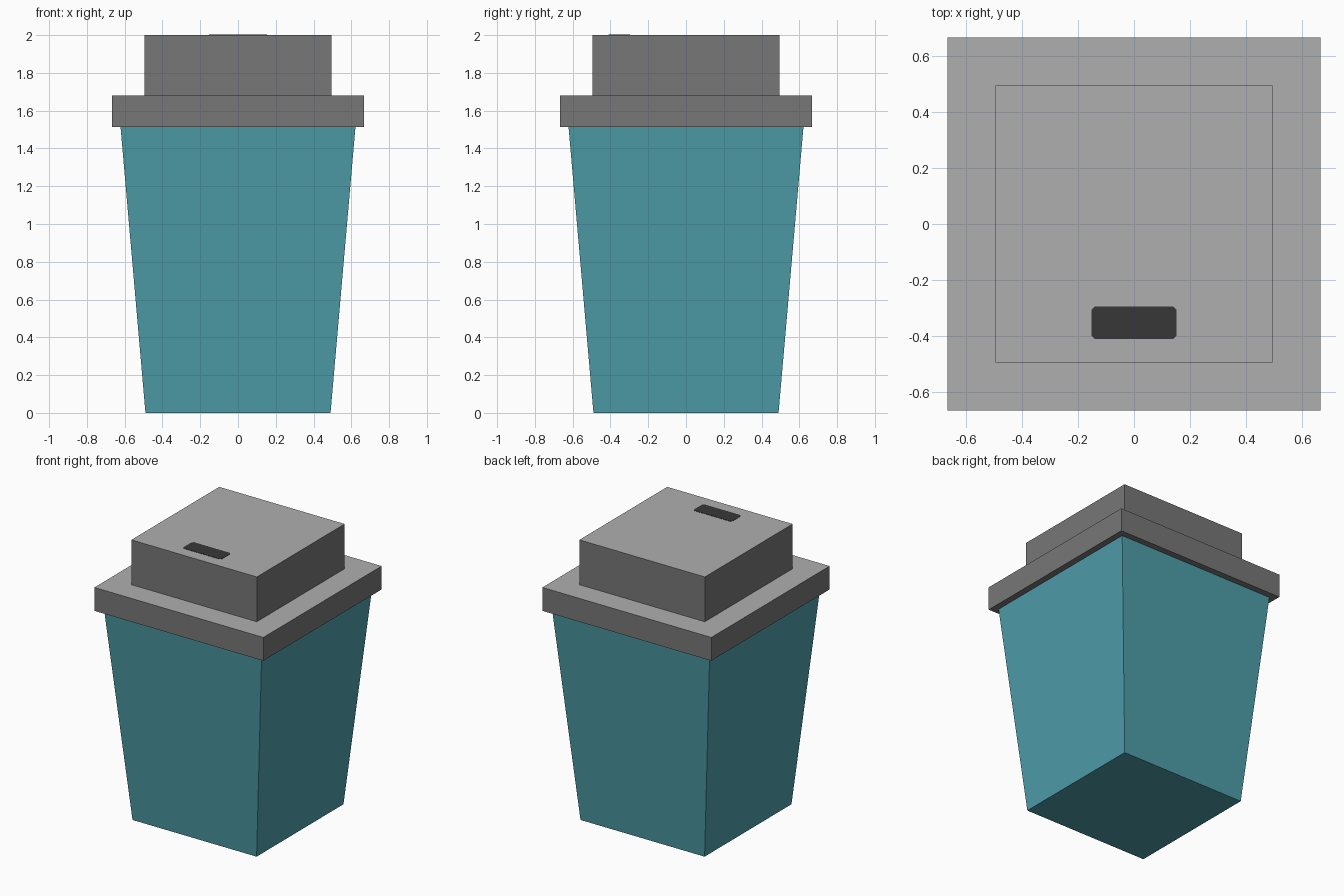
import bpy, bmesh

default = bpy.data.objects.get("Cube")
if default:
    bpy.data.objects.remove(default, do_unlink=True)


def material(name, rgb):
    mat = bpy.data.materials.new(name)
    mat.use_nodes = True
    mat.diffuse_color = (*rgb, 1)
    mat.node_tree.nodes["Principled BSDF"].inputs["Base Color"].default_value = (*rgb, 1)
    return mat


teal = material("teal", (0.076, 0.339, 0.398))
side_grey = material("dark grey", (0.184, 0.184, 0.184))
top_grey = material("light grey", (0.43, 0.43, 0.43))
charcoal = material("charcoal", (0.039, 0.039, 0.039))


def square_stack(name, rings, mats):
    """Closed solid through square rings of (half width, height)."""
    bm = bmesh.new()
    loops = [[bm.verts.new((sx * h, sy * h, z))
              for sx, sy in ((-1, -1), (1, -1), (1, 1), (-1, 1))] for h, z in rings]
    for low, high in zip(loops, loops[1:]):
        for i in range(4):
            j = (i + 1) % 4
            bm.faces.new((low[i], low[j], high[j], high[i]))
    bm.faces.new(loops[0][::-1])
    bm.faces.new(loops[-1])
    bmesh.ops.recalc_face_normals(bm, faces=bm.faces)
    # Upward faces take the last material
    for face in bm.faces:
        face.material_index = len(mats) - 1 if face.normal.z > 0.5 else 0
    return finish(name, bm, mats)


def finish(name, bm, mats):
    mesh = bpy.data.meshes.new(name)
    bm.to_mesh(mesh)
    bm.free()
    for mat in mats:
        mesh.materials.append(mat)
    obj = bpy.data.objects.new(name, mesh)
    bpy.context.collection.objects.link(obj)
    return obj


# Tapered cup body
square_stack("cup_body", [(0.49, 0), (0.622, 1.515)], [teal])

# Stepped lid: wide rim and raised centre
square_stack("lid", [(0.667, 1.513), (0.667, 1.68), (0.495, 1.68), (0.495, 2.0)],
             [side_grey, top_grey])

# Drinking slot: thin plate with clipped corners
bm = bmesh.new()
bmesh.ops.create_cube(bm, size=1)
bmesh.ops.scale(bm, vec=(0.305, 0.115, 0.004), verts=bm.verts)
bmesh.ops.translate(bm, vec=(0, -0.353, 2.0), verts=bm.verts)
uprights = [e for e in bm.edges if abs(e.verts[0].co.z - e.verts[1].co.z) > 0.001]
bmesh.ops.bevel(bm, geom=uprights, offset=0.012, segments=1, affect='EDGES')
finish("drinking_slot", bm, [charcoal])
